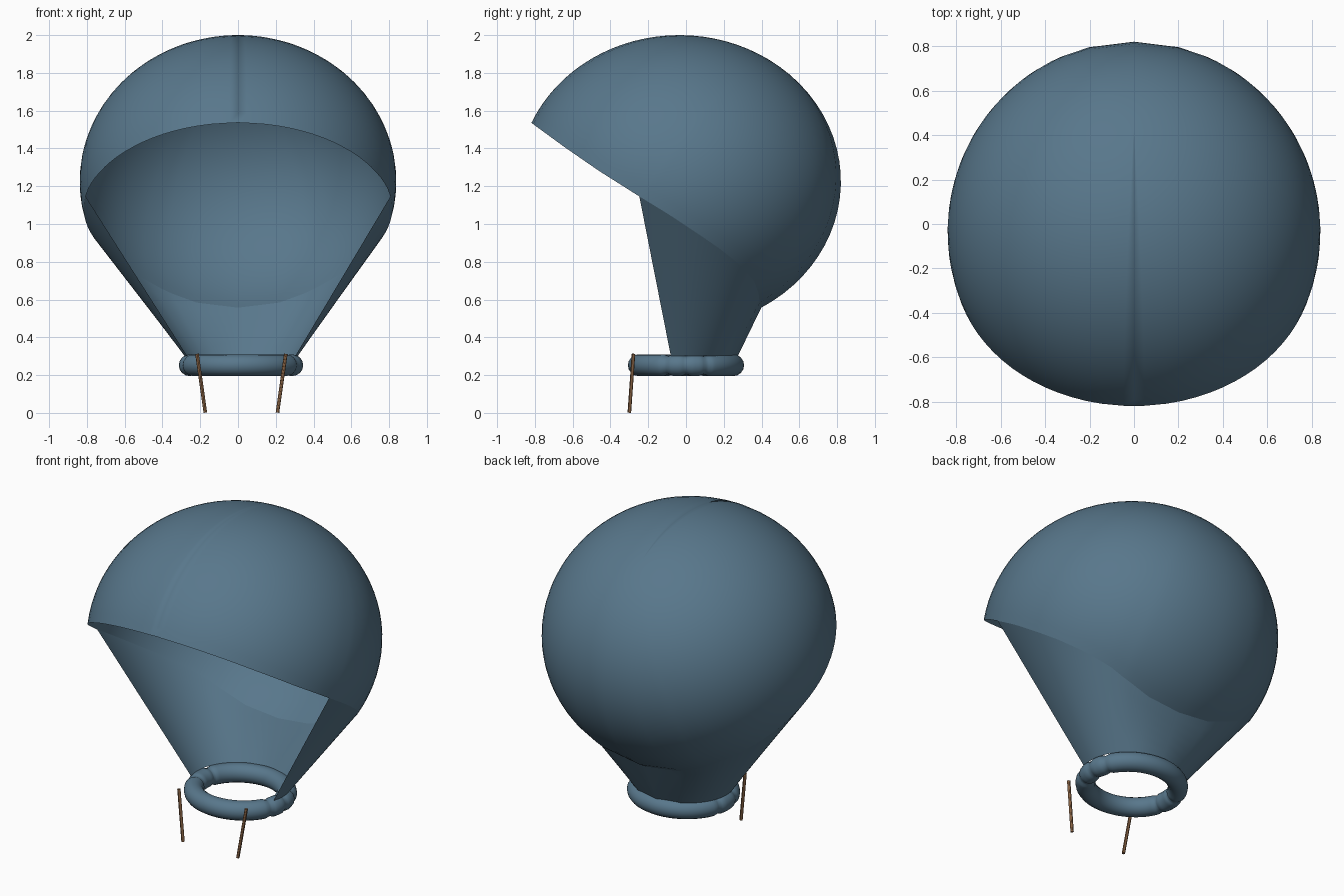
import bpy, bmesh, math
from mathutils import Vector

if "Cube" in bpy.data.objects:
    bpy.data.objects.remove(bpy.data.objects["Cube"])


def material(name, rgb):
    m = bpy.data.materials.new(name)
    m.diffuse_color = (*rgb, 1)
    m.use_nodes = True
    m.node_tree.nodes["Principled BSDF"].inputs["Base Color"].default_value = m.diffuse_color
    return m


blue = material("slate_blue", (0.098, 0.185, 0.26))
brown = material("wood_brown", (0.24, 0.12, 0.055))


def grid_object(name, rows, mat, closed_u=False, closed_v=False):
    """Skin a grid of points with quads and shade it smooth."""
    bm = bmesh.new()
    vs = [[bm.verts.new(p) for p in row] for row in rows]
    nu, nv = len(rows), len(rows[0])
    for i in range(nu if closed_u else nu - 1):
        for j in range(nv if closed_v else nv - 1):
            a, b = (i + 1) % nu, (j + 1) % nv
            bm.faces.new((vs[i][j], vs[i][b], vs[a][b], vs[a][j]))
    bmesh.ops.remove_doubles(bm, verts=bm.verts, dist=1e-5)
    bmesh.ops.recalc_face_normals(bm, faces=bm.faces)
    for f in bm.faces:
        f.smooth = True
    me = bpy.data.meshes.new(name)
    bm.to_mesh(me)
    bm.free()
    me.materials.append(mat)
    ob = bpy.data.objects.new(name, me)
    bpy.context.collection.objects.link(ob)
    return ob


# Dome: an ellipsoid trimmed by a slanting rim
CENTRE = Vector((0, -0.035, 1.225))
RADII = Vector((0.838, 0.855, 0.775))
RIM = [(-0.825, 1.54), (-0.64, 1.405), (-0.459, 1.28), (-0.247, 1.146), (-0.09, 1.05),
       (0.07, 0.944), (0.18, 0.868), (0.29, 0.78), (0.36, 0.70), (0.385, 0.63), (0.392, 0.567)]


def rim_height(y):
    for (y0, z0), (y1, z1) in zip(RIM, RIM[1:]):
        if y <= y1:
            return z0 + (z1 - z0) * (y - y0) / (y1 - y0)
    return RIM[-1][1]


def rim_direction(y, side, end):
    """Unit-sphere direction of the rim at depth y."""
    dy = (y - CENTRE.y) / RADII.y
    dz = (rim_height(y) - CENTRE.z) / RADII.z
    dx = 0 if end else math.sqrt(max(0, 1 - dy * dy - dz * dz))
    return Vector((side * dx, dy, dz)).normalized()


def on_dome(d):
    return CENTRE + Vector(a * b for a, b in zip(d, RADII))


N = 40
FRONT_Y, BACK_Y, CORNER_Y = RIM[0][0], RIM[-1][0], -0.247
ys = [FRONT_Y + (BACK_Y - FRONT_Y) * (1 - math.cos(math.pi * i / N)) / 2 for i in range(N + 1)]
ys[min(range(N), key=lambda i: abs(ys[i] - CORNER_Y))] = CORNER_Y
right = [rim_direction(y, 1, i in (0, N)) for i, y in enumerate(ys)]
left = [Vector((-d.x, d.y, d.z)) for d in right[1:-1]][::-1]
loop = right + left
pole = Vector((0, 0.55, 0.83)).normalized()
ROWS = 24
grid_object("dome", [[on_dome(d.slerp(pole, k / ROWS)) if k < ROWS else on_dome(pole)
                      for d in loop] for k in range(ROWS + 1)], blue, closed_v=True)

# Neck: ruled wall from the rear part of the rim down to the ring
RING = Vector((0.017, 0, 0.2525))
rear = [on_dome(d) for d, y in zip(right, ys) if y >= CORNER_Y - 1e-6]
rear += [Vector((-p.x, p.y, p.z)) for p in rear[:-1]][::-1]
foot = []
for p in rear:
    a = math.atan2(p.y, p.x)
    foot.append(Vector((RING.x + 0.30 * math.cos(a), 0.275 * math.sin(a), 0.302)))
grid_object("neck", [[p.lerp(q, k / 6) for p, q in zip(rear, foot)] for k in range(7)], blue)

# Ring: torus with a few pinches on both sides
TUBE, PINCHES = 0.0575, (-22, 0, 22, 165, 195)
rows = []
for i in range(120):
    deg = i * 3
    pinch = sum(math.exp(-((((deg - c + 180) % 360) - 180) / 3.5) ** 2) for c in PINCHES)
    r = TUBE * (1 - 0.17 * pinch)
    a = math.radians(deg)
    row = []
    for j in range(16):
        b = math.tau * j / 16
        row.append(RING + Vector(((0.273 + r * math.cos(b)) * math.cos(a),
                                  (0.250 + r * math.cos(b)) * math.sin(a), r * math.sin(b))))
    rows.append(row)
grid_object("ring", rows, blue, True, True)


# Pegs: two thin leaning sticks in front of the ring
def peg(name, top, bottom, radius=0.0095):
    top, bottom = Vector(top), Vector(bottom)
    axis = top - bottom
    bpy.ops.mesh.primitive_cylinder_add(vertices=12, radius=radius, depth=axis.length,
                                        location=(top + bottom) / 2,
                                        rotation=axis.to_track_quat('Z', 'Y').to_euler())
    ob = bpy.context.object
    ob.name = name
    ob.data.materials.append(brown)
    bpy.ops.object.shade_smooth_by_angle()


peg("left_peg", (-0.217, -0.278, 0.312), (-0.173, -0.30, 0.002))
peg("right_peg", (0.253, -0.278, 0.312), (0.209, -0.30, 0.002))
